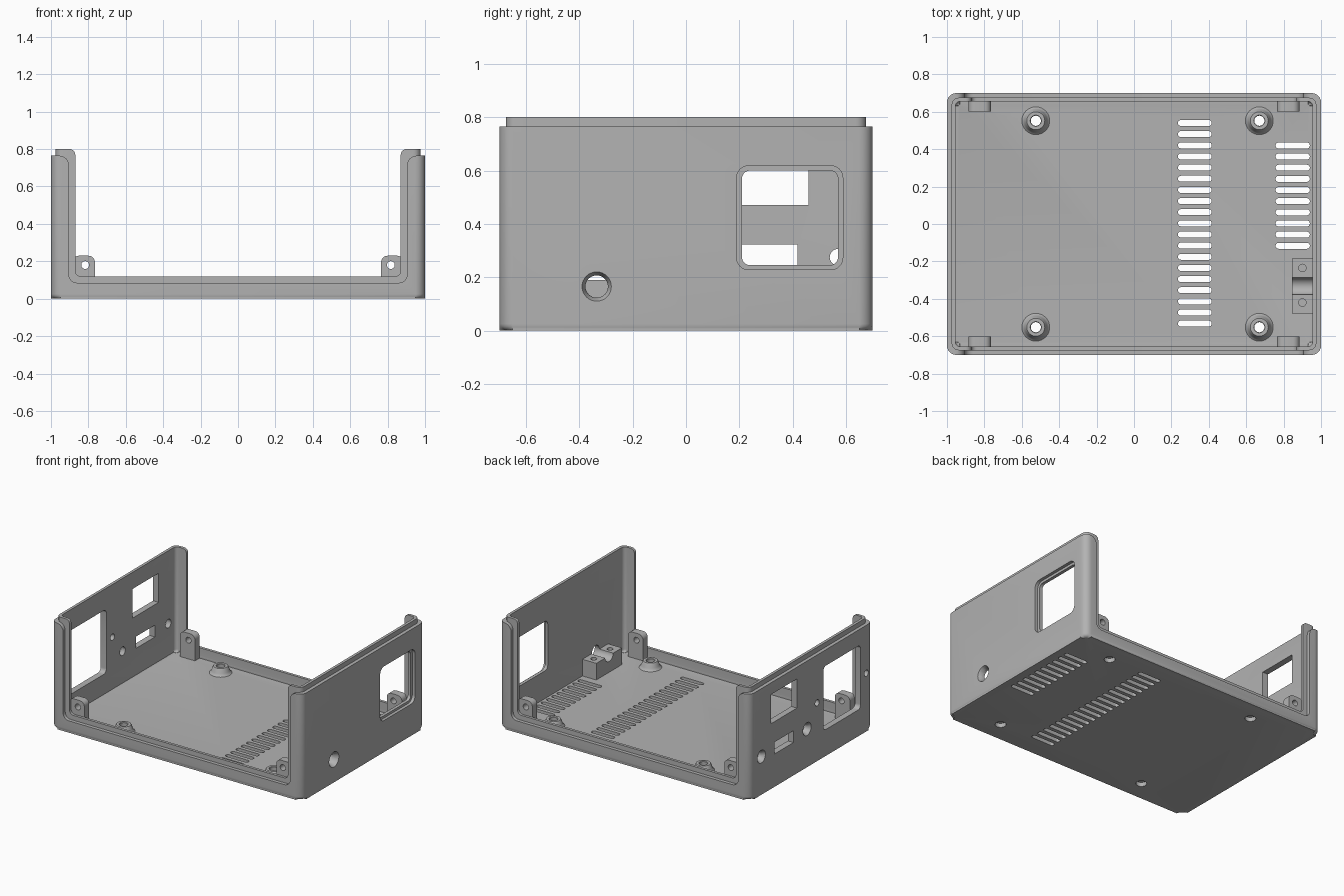
import bpy, bmesh, math
from mathutils import Vector

if "Cube" in bpy.data.objects:
    bpy.data.objects.remove(bpy.data.objects["Cube"])

grey = bpy.data.materials.new("grey plastic")
grey.diffuse_color = (0.45, 0.45, 0.45, 1)
grey.use_nodes = True
grey.node_tree.nodes["Principled BSDF"].inputs["Base Color"].default_value = grey.diffuse_color


def make(name, bm):
    bmesh.ops.recalc_face_normals(bm, faces=bm.faces)
    me = bpy.data.meshes.new(name)
    bm.to_mesh(me)
    bm.free()
    ob = bpy.data.objects.new(name, me)
    bpy.context.collection.objects.link(ob)
    me.materials.append(grey)
    return ob


def boolean(ob, tool, op):
    tool.hide_render = True
    m = ob.modifiers.new("bool", 'BOOLEAN')
    m.object, m.operation, m.solver = tool, op, 'EXACT'
    bpy.context.view_layer.objects.active = ob
    bpy.ops.object.modifier_apply(modifier=m.name)
    bpy.data.objects.remove(tool)
    return ob


def rounded(corners, n=6):
    """Polygon whose right-angled corners (u, v, r) are filleted."""
    out = []
    for i, (u, v, r) in enumerate(corners):
        p = Vector((u, v))
        if r == 0:
            out.append(p)
            continue
        d1 = (Vector(corners[i - 1][:2]) - p).normalized()
        d2 = (Vector(corners[(i + 1) % len(corners)][:2]) - p).normalized()
        c = p + r * (d1 + d2)
        for k in range(n + 1):
            t = math.pi / 2 * k / n
            out.append(c - r * (d2 * math.cos(t) + d1 * math.sin(t)))
    return out


def rect(u0, u1, v0, v1, r=0):
    return rounded([(u0, v0, r), (u1, v0, r), (u1, v1, r), (u0, v1, r)])


def circle(u, v, r, n=32):
    return [Vector((u + r * math.cos(2 * math.pi * i / n),
                    v + r * math.sin(2 * math.pi * i / n))) for i in range(n)]


def loft(bm, axis, a, b, pts, pts2=None):
    """Extrude a 2D outline along an axis from a to b, optionally to a second outline."""
    def place(p, w):
        return {'x': (w, p[0], p[1]), 'y': (p[0], w, p[1]), 'z': (p[0], p[1], w)}[axis]
    lo = [bm.verts.new(place(p, a)) for p in pts]
    hi = [bm.verts.new(place(p, b)) for p in (pts2 or pts)]
    bm.faces.new(lo)
    bm.faces.new(hi)
    for i in range(len(lo)):
        j = (i + 1) % len(lo)
        bm.faces.new((lo[i], lo[j], hi[j], hi[i]))


def solids(name, *parts):
    bm = bmesh.new()
    for p in parts:
        loft(bm, *p)
    return make(name, bm)


def tub(name, hx, hy, z0, z1, r_side, r_bottom):
    """Box with rounded upright edges and a rounded bottom rim."""
    bm = bmesh.new()
    loft(bm, 'z', z0, z1, rect(-hx, hx, -hy, hy, r_side))
    if r_bottom:
        rim = [e for e in bm.edges if all(abs(v.co.z - z0) < 1e-6 for v in e.verts)]
        bmesh.ops.bevel(bm, geom=rim, offset=r_bottom, segments=4, profile=0.5, affect='EDGES')
    return make(name, bm)


def u_profile(name, x, low, high, r_low, r_high):
    pts = rounded([(-1.1, -.1, 0), (1.1, -.1, 0), (1.1, high, 0), (x, high, r_high),
                   (x, low, r_low), (-x, low, r_low), (-x, high, r_high), (-1.1, high, 0)])
    return solids(name, ('y', -1, 1, pts))


# Enclosure: outer skin and taller inner lip, each trimmed to a U, then hollowed
body = tub("enclosure_base", 1, .7, 0, 1, .05, .025)
boolean(body, u_profile("skin_trim", .905, .085, .765, .045, .05), 'INTERSECT')
lip = tub("lip", .975, .675, .03, 1, .038, 0)
boolean(lip, u_profile("lip_trim", .87, .12, .8, .03, .03), 'INTERSECT')
boolean(body, lip, 'UNION')
boolean(body, tub("cavity", .955, .655, .045, 1.2, .025, .018), 'DIFFERENCE')

# Floor vents and mounting screw holes
posts = [(x, y) for x in (-.525, .67) for y in (-.552, .552)]
cuts = [('z', -.1, .1, rect(.235, .415, y - .016, y + .016, .0155))
        for y in [.54 - .0596 * i for i in range(19)]]
cuts += [('z', -.1, .1, rect(.757, .94, y - .016, y + .016, .0155))
         for y in [.42 - .0596 * i for i in range(10)]]
cuts += [('z', -.1, .1, circle(x, y, .036)) for x, y in posts]

# Left wall: socket opening with screw holes, switch openings, jack holes
jacks = [(.57, .275), (.05, .275)]
cuts += [('x', -1.1, -.9, p) for p in (
    rect(-.56, -.135, .19, .65, .03), rect(.165, .46, .47, .68),
    rect(.205, .418, .237, .322), circle(-.065, .42, .023), circle(-.625, .42, .023))]
cuts += [('x', -1.1, -.9, circle(y, z, .031)) for y, z in jacks]

# Right wall: display window and cable hole
cuts += [('x', .9, 1.1, rect(.21, .57, .245, .6, .03)),
         ('x', .9, 1.1, circle(-.335, .165, .042))]
boolean(body, solids("openings", *cuts), 'DIFFERENCE')

# Window recess and flared hole rims
rims = [('x', .978, 1.1, rect(.19, .588, .228, .618, .045)),
        ('x', .97, 1.01, circle(-.335, .165, .040), circle(-.335, .165, .060))]
rims += [('x', -.97, -1.01, circle(y, z, .029), circle(y, z, .052)) for y, z in jacks]
boolean(body, solids("recesses", *rims), 'DIFFERENCE')

# Mounting bosses, turned from a small profile
profile = [(.027, .03), (.04, .03), (.04, .043), (.077, .043), (.068, .05), (.06, .064),
           (.054, .085), (.048, .095), (.03, .095), (.027, .092)]
for k, (x, y) in enumerate(posts):
    bm = bmesh.new()
    n = 32
    rings = [[bm.verts.new((p.x, p.y, z)) for p in circle(x, y, r, n)] for r, z in profile]
    for i in range(len(rings)):
        a, b = rings[i], rings[(i + 1) % len(rings)]
        for j in range(n):
            q = (j + 1) % n
            bm.faces.new((a[j], a[q], b[q], b[j]))
    make(f"mounting_boss_{k + 1}", bm)

# Lid screw tabs in the four corners
for sx in (-1, 1):
    for sy in (-1, 1):
        u0, u1 = sorted((sx * .765, sx * .885))
        outline = rounded([(u0, .042, 0), (u1, .042, 0), (u1, .23, .035), (u0, .23, .035)])
        tab = solids("lid_tab", ('y', sy * .602, sy * .657, outline))
        boolean(tab, solids("tab_hole", ('y', sy * .5, sy * .75, circle(sx * .817, .18, .021))),
                'DIFFERENCE')

# Cable clamp saddle behind the cable hole
clamp = solids("cable_clamp", ('x', .845, .957, rect(-.478, -.185, .042, .165)))
boolean(clamp, solids("channel", ('x', .8, 1.0, circle(-.332, .168, .046))), 'DIFFERENCE')
boolean(clamp, solids("clamp_holes", *[('z', .07, .3, circle(.9, y, .02)) for y in (-.235, -.42)]),
        'DIFFERENCE')

# Smooth the fillets, keep hard edges
for ob in bpy.context.scene.objects:
    bpy.ops.object.select_all(action='DESELECT')
    ob.select_set(True)
    bpy.context.view_layer.objects.active = ob
    bpy.ops.object.shade_smooth_by_angle(angle=math.radians(30))
